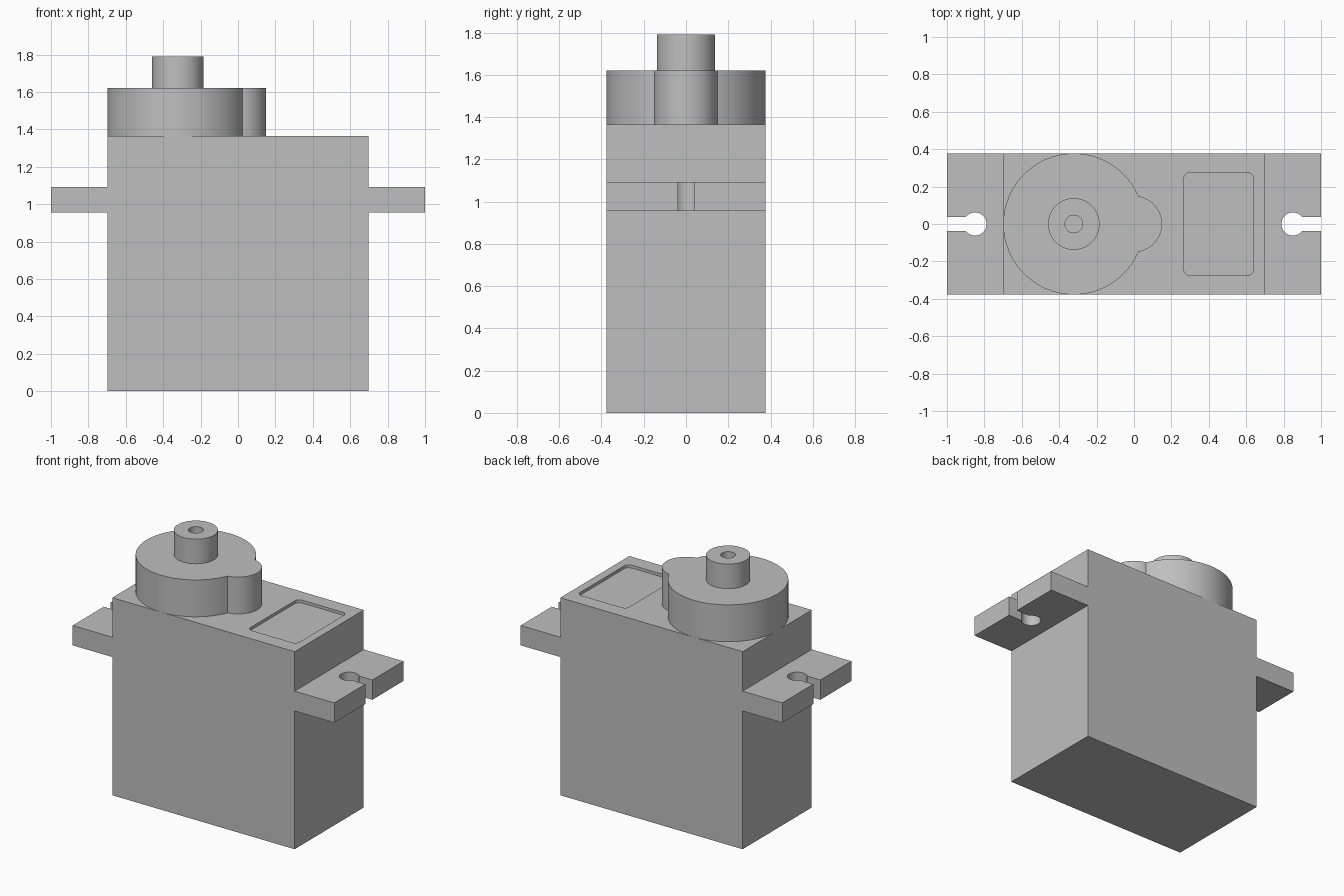
import bpy, bmesh
from math import sin, cos, pi, atan2, sqrt, radians
from mathutils import Matrix

cube = bpy.data.objects.get("Cube")
if cube:
    bpy.data.objects.remove(cube, do_unlink=True)

grey = bpy.data.materials.new("plain grey")
grey.use_nodes = True
colour = (0.52, 0.52, 0.52, 1)
grey.diffuse_color = colour
grey.node_tree.nodes["Principled BSDF"].inputs["Base Color"].default_value = colour


def arc(cx, cy, r, a0, a1, n):
    """Points along an arc, both ends included."""
    return [(cx + r * cos(a0 + (a1 - a0) * i / n),
             cy + r * sin(a0 + (a1 - a0) * i / n)) for i in range(n + 1)]


def circle(cx, cy, r, n=64):
    return arc(cx, cy, r, 0, 2 * pi, n)[:-1]


def prism(name, outline, z0, z1, turn=None):
    """Extrude a flat outline from z0 to z1."""
    bm = bmesh.new()
    face = bm.faces.new([bm.verts.new((x, y, z0)) for x, y in outline])
    top = bmesh.ops.extrude_face_region(bm, geom=[face])["geom"]
    bmesh.ops.translate(bm, vec=(0, 0, z1 - z0),
                        verts=[v for v in top if isinstance(v, bmesh.types.BMVert)])
    if turn:
        bm.transform(turn)
    bmesh.ops.recalc_face_normals(bm, faces=bm.faces)
    mesh = bpy.data.meshes.new(name)
    bm.to_mesh(mesh)
    bm.free()
    mesh.materials.append(grey)
    obj = bpy.data.objects.new(name, mesh)
    bpy.context.collection.objects.link(obj)
    return obj


def cut(obj, cutters):
    """Subtract the cutters, bake the result and remove them."""
    for c in cutters:
        c.hide_render = True
        mod = obj.modifiers.new("cut", 'BOOLEAN')
        mod.operation, mod.solver, mod.object = 'DIFFERENCE', 'EXACT', c
    graph = bpy.context.evaluated_depsgraph_get()
    mesh = bpy.data.meshes.new_from_object(obj.evaluated_get(graph))
    obj.modifiers.clear()
    obj.data = mesh
    for c in cutters:
        bpy.data.objects.remove(c, do_unlink=True)


HALF_Y = 0.377
BODY_TOP = 1.365

# Case with mounting ears: front silhouette extruded through the depth
half = [(0.697, 0), (0.697, 0.955), (1, 0.955), (1, 1.092), (0.697, 1.092), (0.697, BODY_TOP)]
silhouette = half + [(-x, z) for x, z in reversed(half)]
case = prism("case", silhouette, -HALF_Y, HALF_Y, Matrix.Rotation(pi / 2, 4, 'X'))

# Keyhole slots in both ears
slot_r, slot_w, slot_x = 0.062, 0.038, 0.85
a = atan2(slot_w, sqrt(slot_r ** 2 - slot_w ** 2))
keyhole = arc(slot_x, 0, slot_r, a, 2 * pi - a, 32) + [(1.1, -slot_w), (1.1, slot_w)]
slots = [prism("slot_cutter", [(s * x, y) for x, y in keyhole], 0.9, 1.15) for s in (1, -1)]

# Shallow rounded pocket on the top
corner = 0.035
pocket = []
for i, (cx, cy) in enumerate([(0.605, 0.24), (0.3, 0.24), (0.3, -0.24), (0.605, -0.24)]):
    pocket += arc(cx, cy, corner, i * pi / 2, (i + 1) * pi / 2, 8)
cut(case, slots + [prism("pocket_cutter", pocket, BODY_TOP - 0.02, 1.5)])

# Gear housing: large disc merged with a small lobe
big_x, big_r, lobe_r = -0.322, HALF_Y, 0.15
hit = (lobe_r ** 2 - big_r ** 2 + big_x ** 2) / (2 * big_x)
side = sqrt(lobe_r ** 2 - hit ** 2)
a_big, a_lobe = atan2(side, hit - big_x), atan2(side, hit)
outline = arc(big_x, 0, big_r, a_big, 2 * pi - a_big, 96) + arc(0, 0, lobe_r, -a_lobe, a_lobe, 32)[1:-1]
housing = prism("gear_housing", outline, BODY_TOP, 1.62)

# Output shaft with a screw hole
shaft = prism("output_shaft", circle(big_x, 0, 0.138), 1.62, 1.79)
cut(shaft, [prism("hole_cutter", circle(big_x, 0, 0.047, 32), 1.63, 1.9)])

bpy.ops.object.select_all(action='DESELECT')
for obj in (case, housing, shaft):
    obj.select_set(True)
bpy.context.view_layer.objects.active = case
bpy.ops.object.shade_smooth_by_angle(angle=radians(30))
